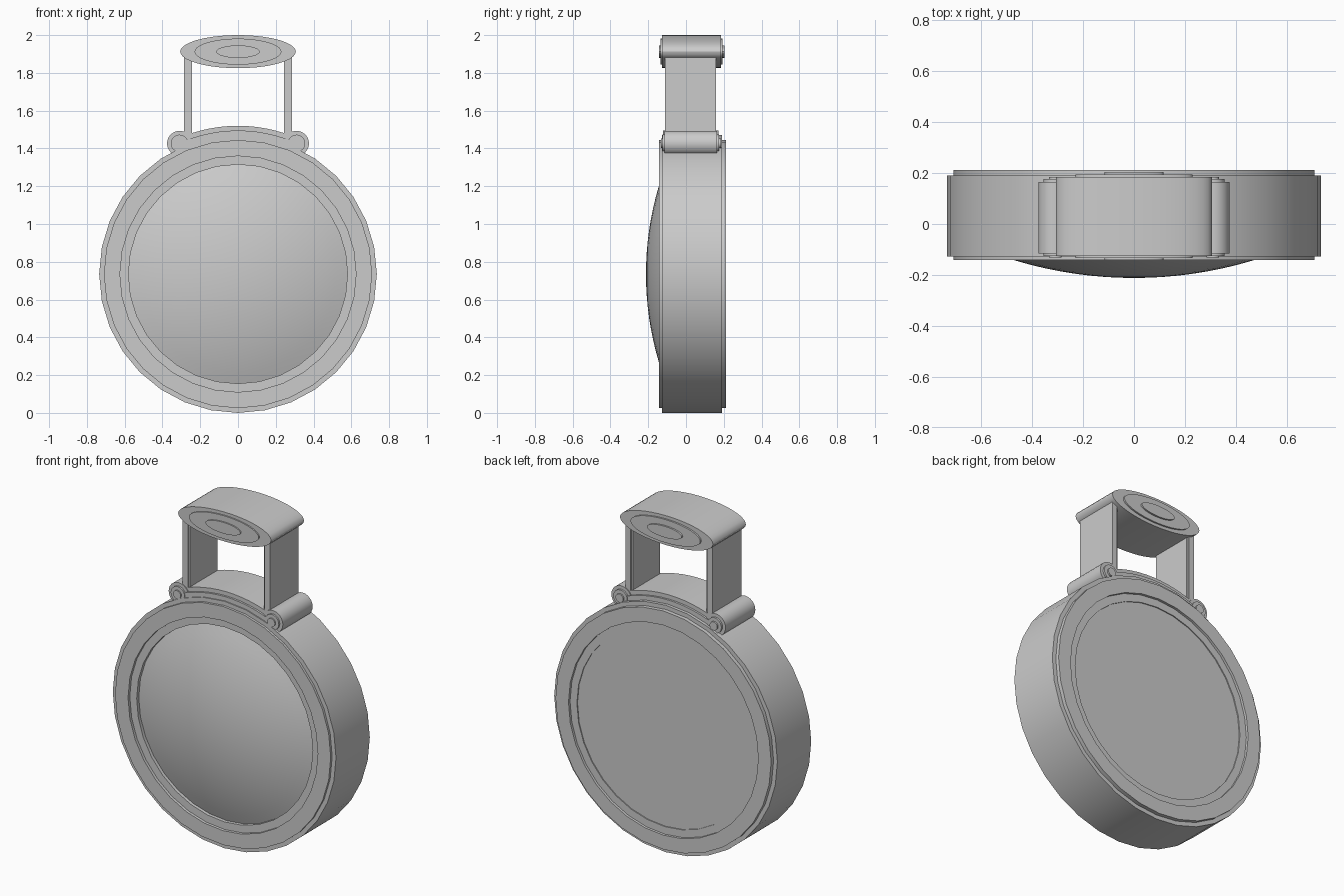
import bpy, bmesh, math

if "Cube" in bpy.data.objects:
    bpy.data.objects.remove(bpy.data.objects["Cube"], do_unlink=True)

grey = bpy.data.materials.new("plain_grey")
grey.use_nodes = True
GREY = (0.6, 0.6, 0.6, 1)
grey.diffuse_color = GREY
grey.node_tree.nodes["Principled BSDF"].inputs["Base Color"].default_value = GREY

CASE_Z = 0.735


def finish(name, bm, smooth=True):
    bmesh.ops.recalc_face_normals(bm, faces=bm.faces)
    mesh = bpy.data.meshes.new(name)
    bm.to_mesh(mesh)
    bm.free()
    mesh.materials.append(grey)
    ob = bpy.data.objects.new(name, mesh)
    bpy.context.collection.objects.link(ob)
    if smooth:
        bpy.ops.object.select_all(action='DESELECT')
        ob.select_set(True)
        bpy.context.view_layer.objects.active = ob
        bpy.ops.object.shade_smooth_by_angle(angle=math.radians(30))
    return ob


def turn(name, profile, x, z, sides=32, flatten=1.0):
    """Spin (radius, y) points about the y axis; radius 0 closes to a point."""
    bm = bmesh.new()
    rings = []
    for r, y in profile:
        if r == 0:
            rings.append([bm.verts.new((x, y, z))] * sides)
            continue
        rings.append([bm.verts.new((x + r * math.sin(math.tau * i / sides), y,
                                    z + r * flatten * math.cos(math.tau * i / sides)))
                      for i in range(sides)])
    for a, b in zip(rings, rings[1:]):
        for i in range(sides):
            j = (i + 1) % sides
            bm.faces.new(list(dict.fromkeys((a[i], a[j], b[j], b[i]))))
    return finish(name, bm)


def box(name, x0, x1, y0, y1, z0, z1):
    bm = bmesh.new()
    bmesh.ops.create_cube(bm, size=1)
    for v in bm.verts:
        v.co = ((x0 + x1) / 2 + v.co.x * (x1 - x0),
                (y0 + y1) / 2 + v.co.y * (y1 - y0),
                (z0 + z1) / 2 + v.co.z * (z1 - z0))
    return finish(name, bm, False)


def arc_band(name, r0, r1, y0, y1, half_angle, steps=12):
    """Curved block that follows the rim of the case."""
    bm = bmesh.new()
    rows = []
    for i in range(steps + 1):
        a = half_angle * (2 * i / steps - 1)
        rows.append([bm.verts.new((r * math.sin(a), y, CASE_Z + r * math.cos(a)))
                     for r, y in ((r0, y0), (r1, y0), (r1, y1), (r0, y1))])
    for a, b in zip(rows, rows[1:]):
        for k in range(4):
            bm.faces.new((a[k], a[(k + 1) % 4], b[(k + 1) % 4], b[k]))
    bm.faces.new(rows[0])
    bm.faces.new(rows[-1])
    return finish(name, bm)


# Round case with raised lips and a shallow recess on both faces
turn("case", [(0, -0.105), (0.58, -0.105), (0.58, -0.125), (0.625, -0.125),
              (0.625, -0.142), (0.71, -0.142), (0.71, -0.128), (0.735, -0.128),
              (0.735, 0.19), (0.71, 0.19), (0.71, 0.213), (0.625, 0.213),
              (0.625, 0.198), (0.58, 0.198), (0.58, 0.192), (0, 0.192)], 0, CASE_Z)

# Domed front glass
DOME_R, SAG = 0.58, 0.107
sphere = (DOME_R ** 2 + SAG ** 2) / (2 * SAG)
dome = []
for i in range(11):
    r = DOME_R * (1 - i / 10)
    dome.append((r, -0.105 - SAG + sphere - math.sqrt(sphere ** 2 - r ** 2)))
turn("domed_glass", dome, 0, CASE_Z)

# Saddle joining the two hinges
arc_band("saddle_plate", 0.70, 0.76, -0.122, 0.172, math.radians(23))
arc_band("saddle", 0.70, 0.785, -0.11, 0.16, math.radians(22))

# Hinges and upright straps on each side
for side, s in (("left", 1), ("right", -1)):
    turn(side + "_hinge", [(0, -0.132), (0.025, -0.132), (0.025, -0.125), (0.046, -0.125),
                           (0.046, -0.115), (0.066, -0.115), (0.066, 0.165), (0.046, 0.165),
                           (0.046, 0.176), (0.025, 0.176), (0.025, 0.185), (0, 0.185)],
         s * 0.31, 1.427, 24)
    strap = sorted((s * 0.253, s * 0.287))
    lining = sorted((s * 0.243, s * 0.254))
    box(side + "_strap", *strap, -0.11, 0.16, 1.43, 1.91)
    box(side + "_strap_lining", *lining, -0.103, 0.153, 1.43, 1.91)

# Oval top grip with stepped ends
turn("top_grip", [(0, -0.126), (0.306, -0.126), (0.306, 0.184), (0, 0.184)],
     0, 1.9125, 40, 0.286)
turn("grip_end_plates", [(0, -0.134), (0.23, -0.134), (0.23, 0.194), (0, 0.194)],
     0, 1.9125, 40, 0.3)
turn("grip_end_buttons", [(0, -0.142), (0.115, -0.142), (0.115, 0.204), (0, 0.204)],
     0, 1.9125, 40, 0.29)
